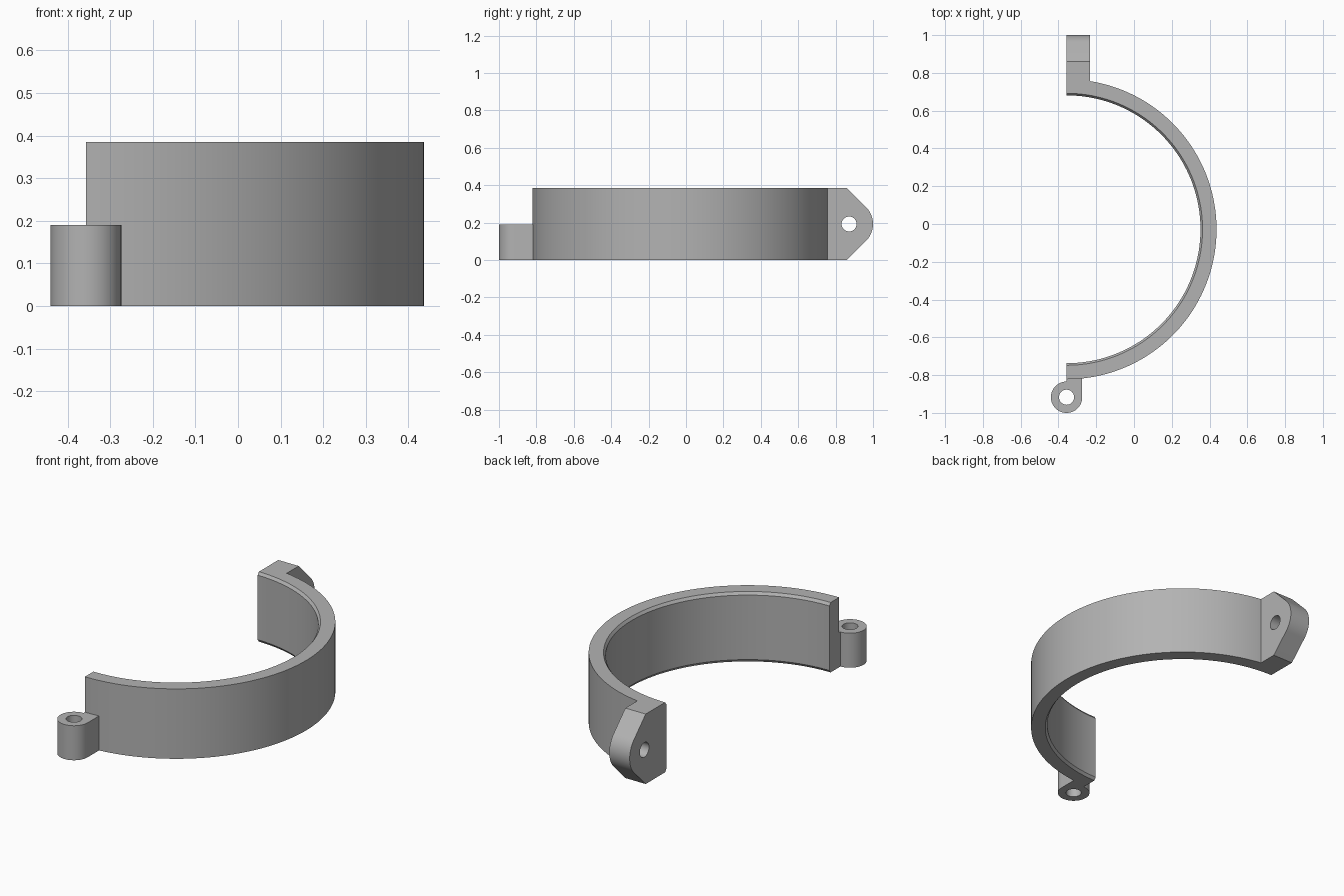
import bpy, bmesh, math
from math import cos, sin, pi, radians
from mathutils import Matrix, Vector

cube = bpy.data.objects.get("Cube")
if cube:
    bpy.data.objects.remove(cube, do_unlink=True)

grey = bpy.data.materials.new("plain grey")
grey.use_nodes = True
grey.diffuse_color = (0.45, 0.45, 0.45, 1)
grey.node_tree.nodes["Principled BSDF"].inputs["Base Color"].default_value = (0.45, 0.45, 0.45, 1)

CX, CY = -0.357, -0.028      # ring centre, on the cut plane
R_IN, R_OUT, HEIGHT = 0.709, 0.794, 0.385


def arc(cx, cy, r, start, end, n):
    """Points along an arc, angles in degrees."""
    angles = [radians(start + (end - start) * i / n) for i in range(n + 1)]
    return [(cx + r * cos(a), cy + r * sin(a)) for a in angles]


def finish(name, bm):
    bmesh.ops.remove_doubles(bm, verts=bm.verts, dist=1e-5)
    bmesh.ops.recalc_face_normals(bm, faces=bm.faces)
    mesh = bpy.data.meshes.new(name)
    bm.to_mesh(mesh)
    bm.free()
    mesh.materials.append(grey)
    obj = bpy.data.objects.new(name, mesh)
    bpy.context.collection.objects.link(obj)
    bpy.ops.object.select_all(action="DESELECT")
    obj.select_set(True)
    bpy.context.view_layer.objects.active = obj
    bpy.ops.object.shade_smooth_by_angle(angle=radians(25))
    return obj


def plate(outline, hole, depth):
    """Extruded outline with a through hole, from z = 0 to depth."""
    bm = bmesh.new()
    edges = []
    for loop in (outline, hole):
        vs = [bm.verts.new((x, y, 0)) for x, y in loop]
        edges += [bm.edges.new((v, vs[i - 1])) for i, v in enumerate(vs)]
    bmesh.ops.triangle_fill(bm, edges=edges, use_beauty=True, use_dissolve=False)
    ret = bmesh.ops.extrude_face_region(bm, geom=bm.faces[:], use_keep_orig=True)
    top = [g for g in ret["geom"] if isinstance(g, bmesh.types.BMVert)]
    bmesh.ops.translate(bm, verts=top, vec=(0, 0, depth))
    return bm


# Half ring: chamfered section swept through half a turn
cw, ch = 0.011, 0.015
section = [(R_OUT, 0), (R_OUT, HEIGHT), (R_IN + cw, HEIGHT),
           (R_IN, HEIGHT - ch), (R_IN, ch), (R_IN + cw, 0)]
bm = bmesh.new()
start = bm.faces.new([bm.verts.new((CX, CY - r, z)) for r, z in section])
bmesh.ops.spin(bm, geom=[start] + start.edges[:] + start.verts[:],
               cent=(CX, CY, 0), axis=(0, 0, 1), angle=pi, steps=96)
if not any(f.is_valid and all(abs(v.co.x - CX) < 1e-4 and v.co.y < CY for v in f.verts)
           for f in bm.faces):
    bm.faces.new([v for r, z in section for v in bm.verts
                  if (v.co - Vector((CX, CY - r, z))).length < 1e-5])
finish("half_ring", bm)

# Hinge knuckle: round barrel with a square shoulder against the ring
KY, KR = -0.917, 0.083
edge_y = CY - math.sqrt(R_OUT ** 2 - KR ** 2)
outline = arc(CX, KY, KR, 90, 360, 48) + [(CX + KR, edge_y), (CX, CY - R_OUT)]
finish("hinge_knuckle", plate(outline, arc(CX, KY, 0.04, 0, 352.5, 47), 0.19))

# Bolt tab: tapered plate with a rounded tip, drawn in y-z and extruded along x
TY, TZ, TR, THICK = 0.872, HEIGHT / 2, 0.128, 0.124
base = CY + R_OUT
slope_y = TY + TR * math.sqrt(2) - TZ
outline = ([(base, 0), (slope_y, 0)] + arc(TY, TZ, TR, -45, 45, 20)
           + [(slope_y, HEIGHT), (base, HEIGHT)])
bm = plate(outline, arc(TY, TZ, 0.04, 0, 352.5, 47), THICK)
bm.transform(Matrix(((0, 0, 1, CX), (1, 0, 0, 0), (0, 1, 0, 0), (0, 0, 0, 1))))
for v in bm.verts:
    if v.co.x > CX + THICK / 2 and abs(v.co.y - base) < 1e-4:
        v.co.y = CY + math.sqrt(R_OUT ** 2 - THICK ** 2)   # follow the ring's curve
finish("bolt_tab", bm)
